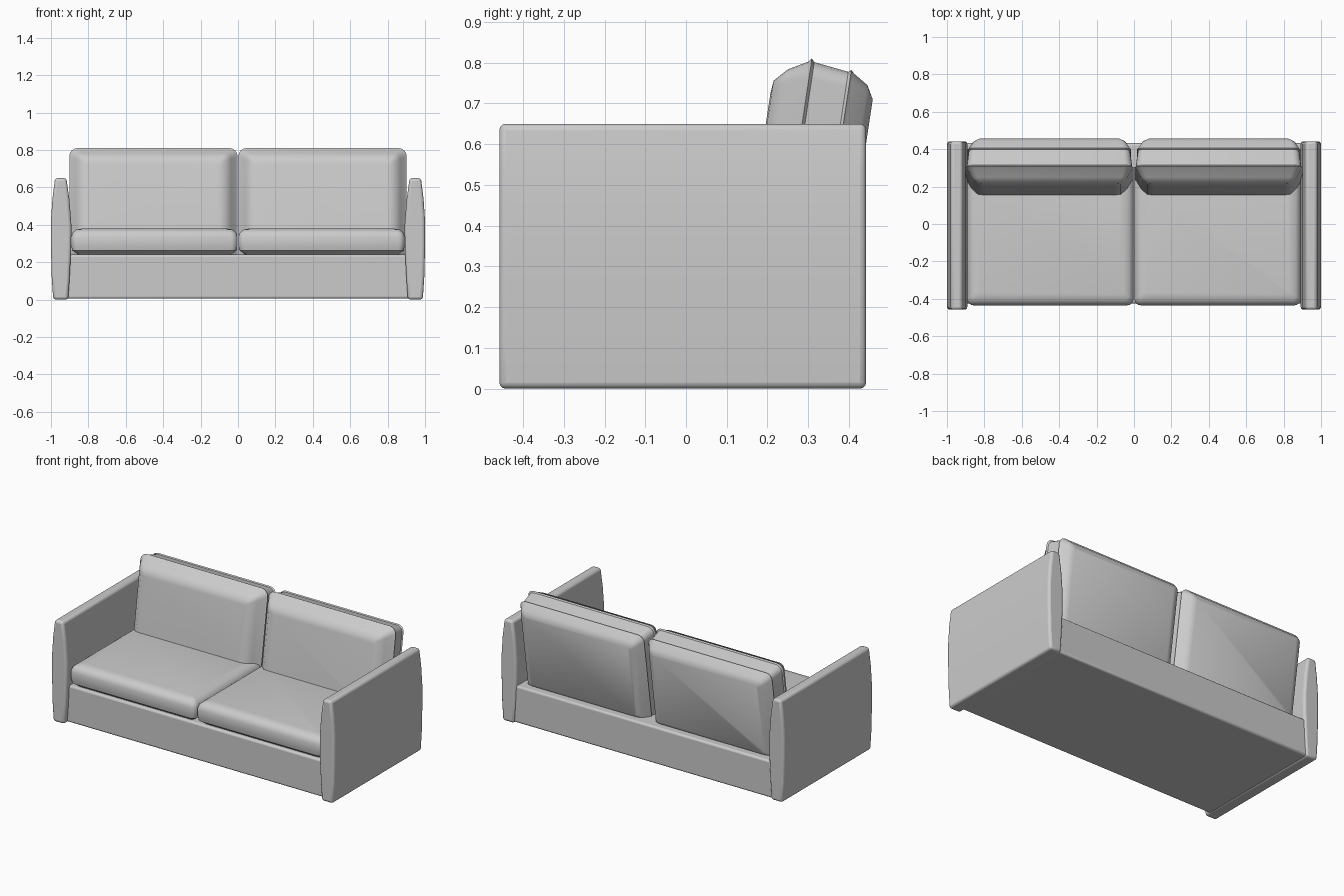
import bpy, bmesh, math
from mathutils import Vector

if "Cube" in bpy.data.objects:
    bpy.data.objects.remove(bpy.data.objects["Cube"])


def finish(name, bm, bevel=0.0):
    bmesh.ops.recalc_face_normals(bm, faces=bm.faces)
    mesh = bpy.data.meshes.new(name)
    bm.to_mesh(mesh)
    bm.free()
    ob = bpy.data.objects.new(name, mesh)
    bpy.context.collection.objects.link(ob)
    if bevel:
        mod = ob.modifiers.new("soft_edges", 'BEVEL')
        mod.width = bevel
        mod.segments = 3
        mod.limit_method = 'ANGLE'
        mod.angle_limit = math.radians(35)
    bpy.ops.object.select_all(action='DESELECT')
    ob.select_set(True)
    bpy.context.view_layer.objects.active = ob
    bpy.ops.object.shade_smooth_by_angle(angle=math.radians(40))
    return ob


def rounded_rect(u0, u1, v0, v1, r, n=4):
    pts = []
    for i, (u, v) in enumerate([(u1 - r, v1 - r), (u0 + r, v1 - r), (u0 + r, v0 + r), (u1 - r, v0 + r)]):
        for k in range(n + 1):
            a = (i + k / n) * math.pi / 2
            pts.append((u + r * math.cos(a), v + r * math.sin(a)))
    return pts


def cushion(name, u, v, radius, layers, place):
    """Stack inset rounded rectangles; layers are (depth, inset)."""
    bm = bmesh.new()
    rings = []
    for w, inset in layers:
        outline = rounded_rect(u[0] + inset, u[1] - inset, v[0] + inset, v[1] - inset,
                               max(radius - inset * 0.4, 0.015))
        rings.append([bm.verts.new(place(a, b, w)) for a, b in outline])
    for lo, hi in zip(rings, rings[1:]):
        n = len(lo)
        for i in range(n):
            bm.faces.new((lo[i], lo[(i + 1) % n], hi[(i + 1) % n], hi[i]))
    bm.faces.new(rings[0])
    bm.faces.new(rings[-1])
    return finish(name, bm)


def extrude_profile(name, profile, axis_a, axis_b, along, start, end, bevel):
    bm = bmesh.new()
    ends = []
    for t in (start, end):
        ends.append([bm.verts.new(axis_a * a + axis_b * b + along * t) for a, b in profile])
    n = len(profile)
    for i in range(n):
        bm.faces.new((ends[0][i], ends[0][(i + 1) % n], ends[1][(i + 1) % n], ends[1][i]))
    bm.faces.new(ends[0])
    bm.faces.new(ends[1])
    return finish(name, bm, bevel)


X, Y, Z = Vector((1, 0, 0)), Vector((0, 1, 0)), Vector((0, 0, 1))

# Base box between the arms
extrude_profile("base", [(-0.425, 0.005), (0.432, 0.005), (0.432, 0.24), (-0.425, 0.24)],
                Y, Z, X, -0.93, 0.93, 0.012)

# Bulging arm section (x, z), outside then inside
arm = [(0.988, 0.0), (0.996, 0.12), (1.0, 0.28), (1.0, 0.42), (0.992, 0.54), (0.978, 0.65),
       (0.918, 0.65), (0.902, 0.54), (0.891, 0.40), (0.892, 0.28), (0.900, 0.12), (0.908, 0.0)]

# Tilted frame for the back cushions
tilt = 0.15
up = Vector((0, math.sin(tilt), math.cos(tilt)))
back = Vector((0, math.cos(tilt), -math.sin(tilt)))
origin = Vector((0, 0.14, 0.24))

seat_layers = [(0.235, 0.04), (0.25, 0.025), (0.262, 0.006), (0.29, 0.0), (0.335, 0.0),
               (0.358, 0.008), (0.374, 0.028), (0.38, 0.06)]
# Back cushion has two raised seams
back_layers = [(-0.006, 0.10), (-0.003, 0.068), (0.028, 0.035), (0.076, 0.008), (0.082, 0.0),
               (0.089, 0.008), (0.175, 0.019), (0.182, 0.013), (0.189, 0.021),
               (0.226, 0.044), (0.2445, 0.077)]

for side, s in (("right", 1), ("left", -1)):
    extrude_profile(side + "_arm", arm, X * s, Z, Y, -0.458, 0.442, 0.015)
    cushion(side + "_seat_cushion", (0.002, 0.892), (-0.435, 0.26), 0.035, seat_layers,
            lambda a, b, w: Vector((a * s, b, w)))
    cushion(side + "_back_cushion", (0.002, 0.902), (-0.03, 0.589), 0.045, back_layers,
            lambda a, b, w: origin + X * (a * s) + up * b + back * w)
